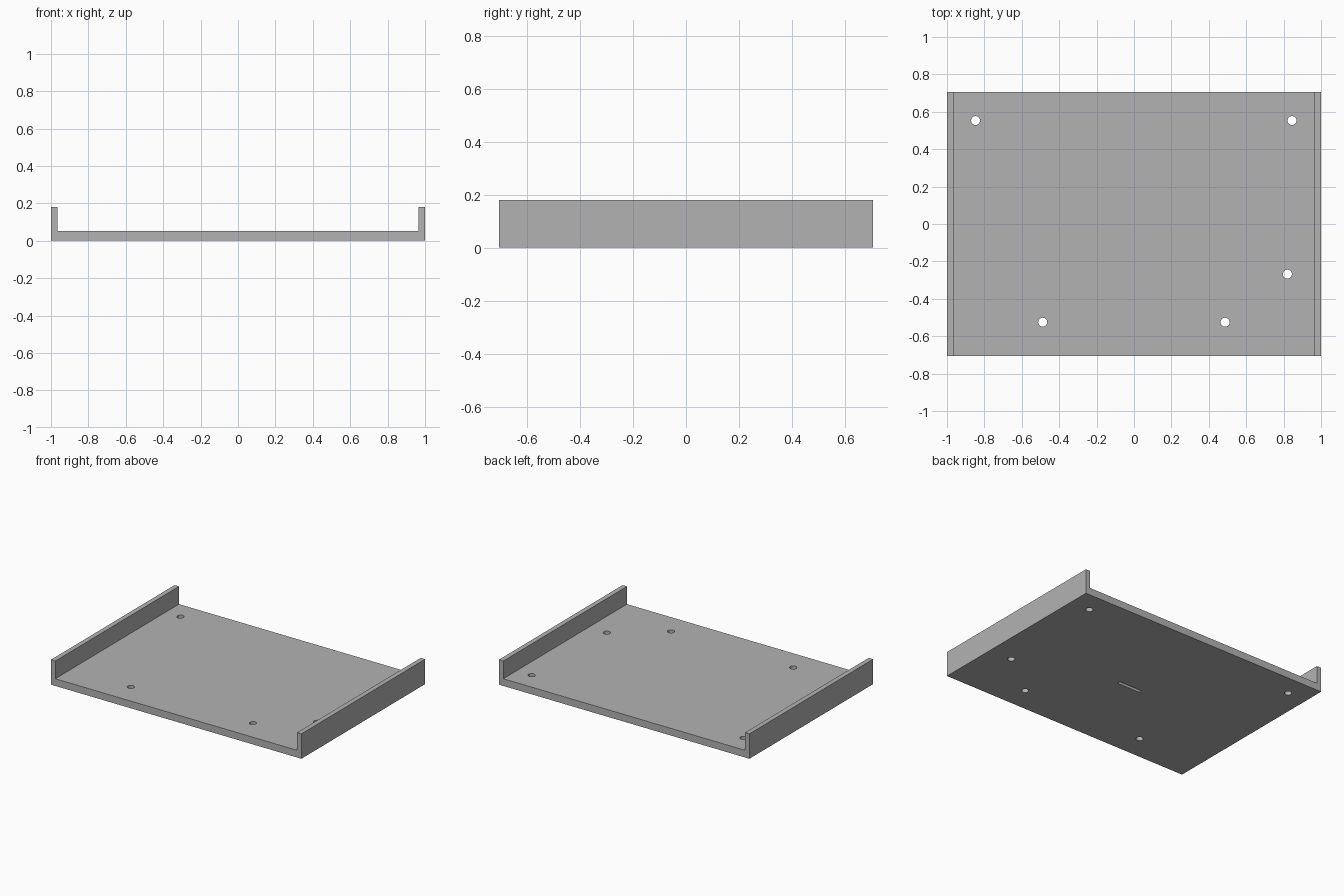
import bpy, bmesh
from mathutils import Matrix

if "Cube" in bpy.data.objects:
    bpy.data.objects.remove(bpy.data.objects["Cube"])

W, D, H = 1.0, 0.705, 0.18      # half width, half depth, wall height
FLOOR, WALL = 0.052, 0.035      # floor and wall thickness

grey = bpy.data.materials.new("plain grey")
grey.diffuse_color = (0.45, 0.45, 0.45, 1)
grey.use_nodes = True
grey.node_tree.nodes["Principled BSDF"].inputs["Base Color"].default_value = grey.diffuse_color


def add_object(name, bm):
    bmesh.ops.recalc_face_normals(bm, faces=bm.faces)
    mesh = bpy.data.meshes.new(name)
    bm.to_mesh(mesh)
    bm.free()
    mesh.materials.append(grey)
    obj = bpy.data.objects.new(name, mesh)
    bpy.context.collection.objects.link(obj)
    return obj


# Tray: U-shaped profile extruded from front to back
profile = [(-W, 0), (W, 0), (W, H), (W - WALL, H), (W - WALL, FLOOR),
           (WALL - W, FLOOR), (WALL - W, H), (-W, H)]
bm = bmesh.new()
face = bm.faces.new([bm.verts.new((x, -D, z)) for x, z in profile])
ext = bmesh.ops.extrude_face_region(bm, geom=[face])
bmesh.ops.translate(bm, vec=(0, 2 * D, 0),
                    verts=[v for v in ext["geom"] if isinstance(v, bmesh.types.BMVert)])
tray = add_object("tray", bm)

# Cutters: five screw holes and a shallow groove under the floor
bm = bmesh.new()
holes = [(-0.847, 0.553), (0.845, 0.553), (0.82, -0.268), (-0.488, -0.525), (0.487, -0.525)]
for x, y in holes:
    bmesh.ops.create_cone(bm, cap_ends=True, segments=32, radius1=0.024, radius2=0.024,
                          depth=0.3, matrix=Matrix.Translation((x, y, 0)))
bmesh.ops.create_cube(bm, size=1, matrix=Matrix.Translation((-0.005, -0.05, 0))
                      @ Matrix.Diagonal((0.185, 0.024, 0.04, 1)))
cutter = add_object("hole_cutter", bm)

mod = tray.modifiers.new("holes", "BOOLEAN")
mod.operation = "DIFFERENCE"
mod.solver = "EXACT"
mod.object = cutter
bpy.context.view_layer.objects.active = tray
tray.select_set(True)
bpy.ops.object.modifier_apply(modifier=mod.name)
bpy.data.objects.remove(cutter)

# Round the hole walls, keep all edges crisp
bpy.ops.object.shade_smooth_by_angle(angle=0.52)
